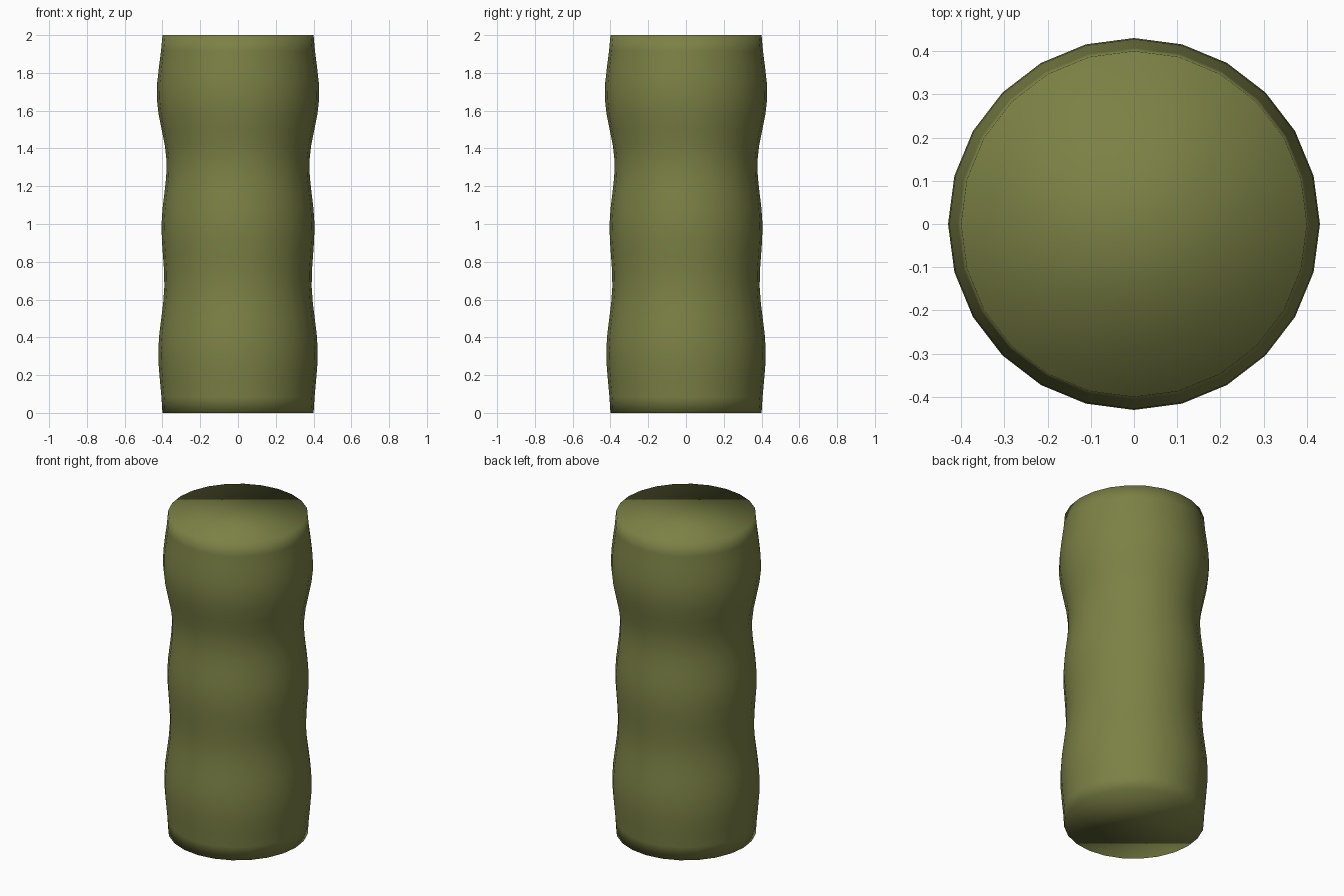
import bpy, bmesh
from math import sin, cos, pi

if "Cube" in bpy.data.objects:
    bpy.data.objects.remove(bpy.data.objects["Cube"])

SIDES, SUB = 24, 4
# radii at equal height steps from z = 0 to z = 2
RADII = [0.40, 0.422, 0.39, 0.405, 0.378, 0.43, 0.40]


def spline_radius(t):
    """Smooth curve through the radii (Catmull-Rom), t in 0..len-1."""
    n = len(RADII) - 1
    i = min(int(t), n - 1)
    u = t - i
    p0, p1, p2, p3 = (RADII[min(max(k, 0), n)] for k in (i - 1, i, i + 1, i + 2))
    return 0.5 * (2 * p1 + (p2 - p0) * u + (2 * p0 - 5 * p1 + 4 * p2 - p3) * u ** 2
                  + (3 * p1 - p0 - 3 * p2 + p3) * u ** 3)


# wavy column: stacked rings, closed with a cap at each end
bm = bmesh.new()
steps = (len(RADII) - 1) * SUB
rings = []
for s in range(steps + 1):
    r, z = spline_radius(s / SUB), 2 * s / steps
    rings.append([bm.verts.new((r * cos(2 * pi * k / SIDES), r * sin(2 * pi * k / SIDES), z))
                  for k in range(SIDES)])
for a, b in zip(rings, rings[1:]):
    for k in range(SIDES):
        j = (k + 1) % SIDES
        bm.faces.new((a[k], a[j], b[j], b[k]))
bm.faces.new(rings[0][::-1])
bm.faces.new(rings[-1])
for f in bm.faces:
    f.smooth = True

mesh = bpy.data.meshes.new("wavy_column")
bm.to_mesh(mesh)
bm.free()
column = bpy.data.objects.new("wavy_column", mesh)
bpy.context.collection.objects.link(column)

# olive green
olive = bpy.data.materials.new("olive")
olive.diffuse_color = (0.20, 0.22, 0.06, 1)
olive.use_nodes = True
olive.node_tree.nodes["Principled BSDF"].inputs["Base Color"].default_value = olive.diffuse_color
mesh.materials.append(olive)
